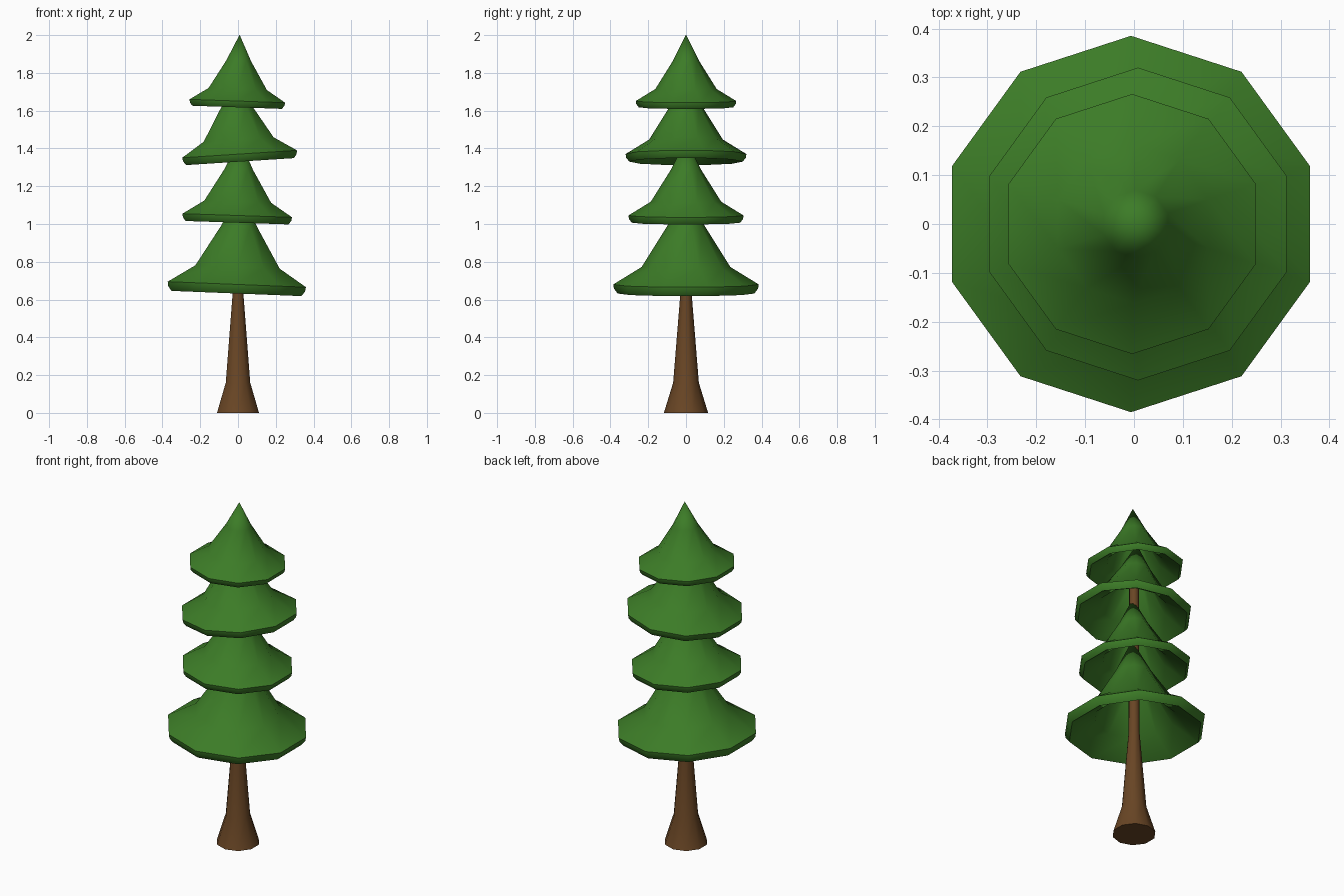
import bpy, bmesh, math
from mathutils import Matrix

if "Cube" in bpy.data.objects:
    bpy.data.objects.remove(bpy.data.objects["Cube"])

SIDES = 10


def material(name, rgb):
    m = bpy.data.materials.new(name)
    m.diffuse_color = (*rgb, 1)
    m.use_nodes = True
    m.node_tree.nodes["Principled BSDF"].inputs["Base Color"].default_value = m.diffuse_color
    return m


green = material("pine green", (0.045, 0.2, 0.02))
brown = material("bark brown", (0.14, 0.06, 0.018))


def lathe(name, profile, mat):
    """Spin (radius, z) points round z; zero radius makes a single tip vertex."""
    bm = bmesh.new()
    rings = []
    for r, z in profile:
        if r == 0:
            rings.append([bm.verts.new((0, 0, z))] * SIDES)
        else:
            angles = [math.pi / 2 + 2 * math.pi * k / SIDES for k in range(SIDES)]
            rings.append([bm.verts.new((r * math.cos(a), r * math.sin(a), z)) for a in angles])
    for lo, hi in zip(rings, rings[1:]):
        for k in range(SIDES):
            n = (k + 1) % SIDES
            bm.faces.new(list(dict.fromkeys((lo[k], lo[n], hi[n], hi[k]))))
    bmesh.ops.recalc_face_normals(bm, faces=bm.faces)
    mesh = bpy.data.meshes.new(name)
    bm.to_mesh(mesh)
    bm.free()
    mesh.materials.append(mat)
    ob = bpy.data.objects.new(name, mesh)
    bpy.context.collection.objects.link(ob)
    bpy.ops.object.select_all(action='DESELECT')
    bpy.context.view_layer.objects.active = ob
    ob.select_set(True)
    bpy.ops.object.shade_smooth_by_angle(angle=math.radians(40))
    return ob


# Flared trunk that runs up inside the branches
lathe("trunk", [(0, 0), (0.117, 0), (0.068, 0.16), (0.03, 0.63), (0.026, 1.6), (0, 1.6)], brown)

# Hollow branch skirt for unit radius: inner tip, inside, rim, outside, outer tip
SKIRT = [(0, 1.13), (0.19, 0.72), (0.57, 0.10), (0.94, -0.125), (0.99, -0.06),
         (1, 0), (0.61, 0.24), (0.26, 0.80), (0, 1.32)]
PIVOT = 0.4

# radius, rim height, sideways tilt in degrees
TIERS = [(0.385, 0.68, 2.3), (0.305, 1.045, 1.9), (0.32, 1.37, -3.7), (0.266, 1.651, 2.0)]
for i, (r, z, tilt) in enumerate(TIERS, 1):
    ob = lathe(f"branch_tier_{i}", [(a * r, (b - PIVOT) * r) for a, b in SKIRT], green)
    ob.data.transform(Matrix.Translation((0, 0, z + PIVOT * r))
                      @ Matrix.Rotation(math.radians(tilt), 4, 'Y'))
